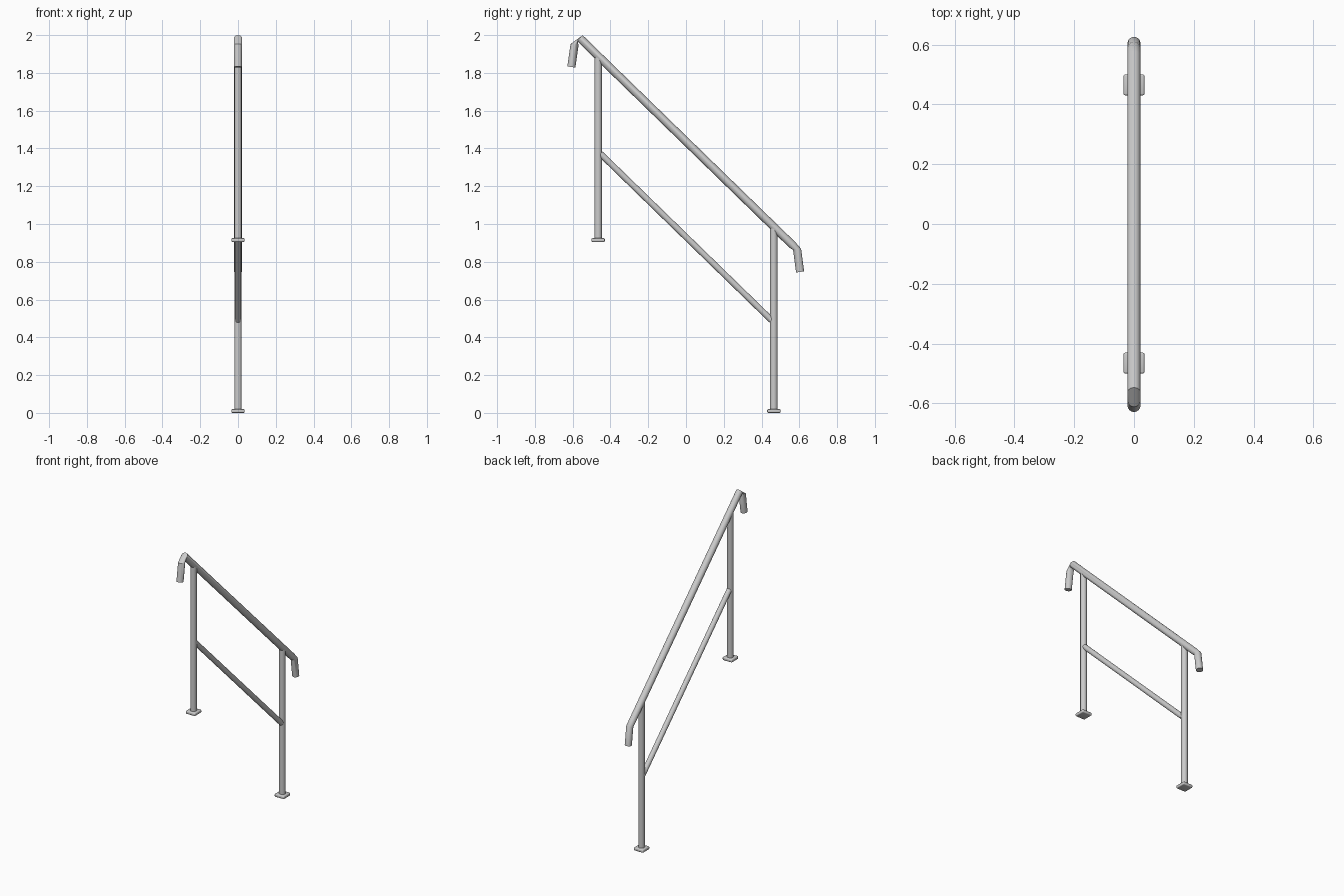
import bpy, bmesh, math
from mathutils import Vector

if "Cube" in bpy.data.objects:
    bpy.data.objects.remove(bpy.data.objects["Cube"])

SIDES = 24
SLOPE = 0.973          # drop of the stair per unit of y
POST_Y = 0.465


def finish(bm, name):
    bmesh.ops.recalc_face_normals(bm, faces=bm.faces)
    me = bpy.data.meshes.new(name)
    bm.to_mesh(me)
    bm.free()
    ob = bpy.data.objects.new(name, me)
    bpy.context.collection.objects.link(ob)
    bpy.ops.object.select_all(action='DESELECT')
    ob.select_set(True)
    bpy.context.view_layer.objects.active = ob
    bpy.ops.object.shade_smooth_by_angle(angle=math.radians(35))
    return ob


def tube(name, rings, r):
    """Tube in the yz plane through rings given as (y, z, axis_y, axis_z)."""
    bm = bmesh.new()
    loops = []
    for y, z, ay, az in rings:
        side = Vector((0, -az, ay)).normalized()
        loops.append([bm.verts.new(Vector((0, y, z))
                      + Vector((1, 0, 0)) * r * math.cos(t) + side * r * math.sin(t))
                      for t in (2 * math.pi * i / SIDES for i in range(SIDES))])
    for a, b in zip(loops, loops[1:]):
        for i in range(SIDES):
            j = (i + 1) % SIDES
            bm.faces.new((a[i], a[j], b[j], b[i]))
    bm.faces.new(loops[0])
    bm.faces.new(loops[-1])
    return finish(bm, name)


def foot_plate(name, y, z):
    bm = bmesh.new()
    bmesh.ops.create_cube(bm, size=1)
    for v in bm.verts:
        v.co = Vector((v.co.x * 0.07, y + v.co.y * 0.07, z + (v.co.z + 0.5) * 0.02))
    bmesh.ops.bevel(bm, geom=bm.edges[:], offset=0.006, segments=3,
                    profile=0.5, affect='EDGES')
    return finish(bm, name)


# Handrail with a turned-down grip at each end
tilt = math.radians(8)
s, c = math.sin(tilt), math.cos(tilt)
END_Y, END_Z = 0.562, 1.984
tube("handrail", [
    (-0.607, 1.831, s, c),
    (-0.590, 1.950, s, c),
    (-END_Y, END_Z, 1, -SLOPE),
    (END_Y, END_Z - 2 * END_Y * SLOPE, 1, -SLOPE),
    (0.588, 0.866, s, -c),
    (0.604, 0.746, s, -c),
], 0.0215)

# Posts and foot plates
for label, y, base in (("upper", -POST_Y, 0.905), ("lower", POST_Y, 0.0)):
    top = END_Z - (y + END_Y) * SLOPE - 0.008
    tube(label + "_post", [(y, base + 0.01, 0, 1), (y, top, 0, 1)], 0.0198)
    foot_plate(label + "_foot_plate", y, base)

# Middle rail, parallel to the handrail
y = POST_Y - 0.012
tube("middle_rail", [(-y, 0.931 + y * SLOPE, 1, -SLOPE),
                     (y, 0.931 - y * SLOPE, 1, -SLOPE)], 0.0165)
